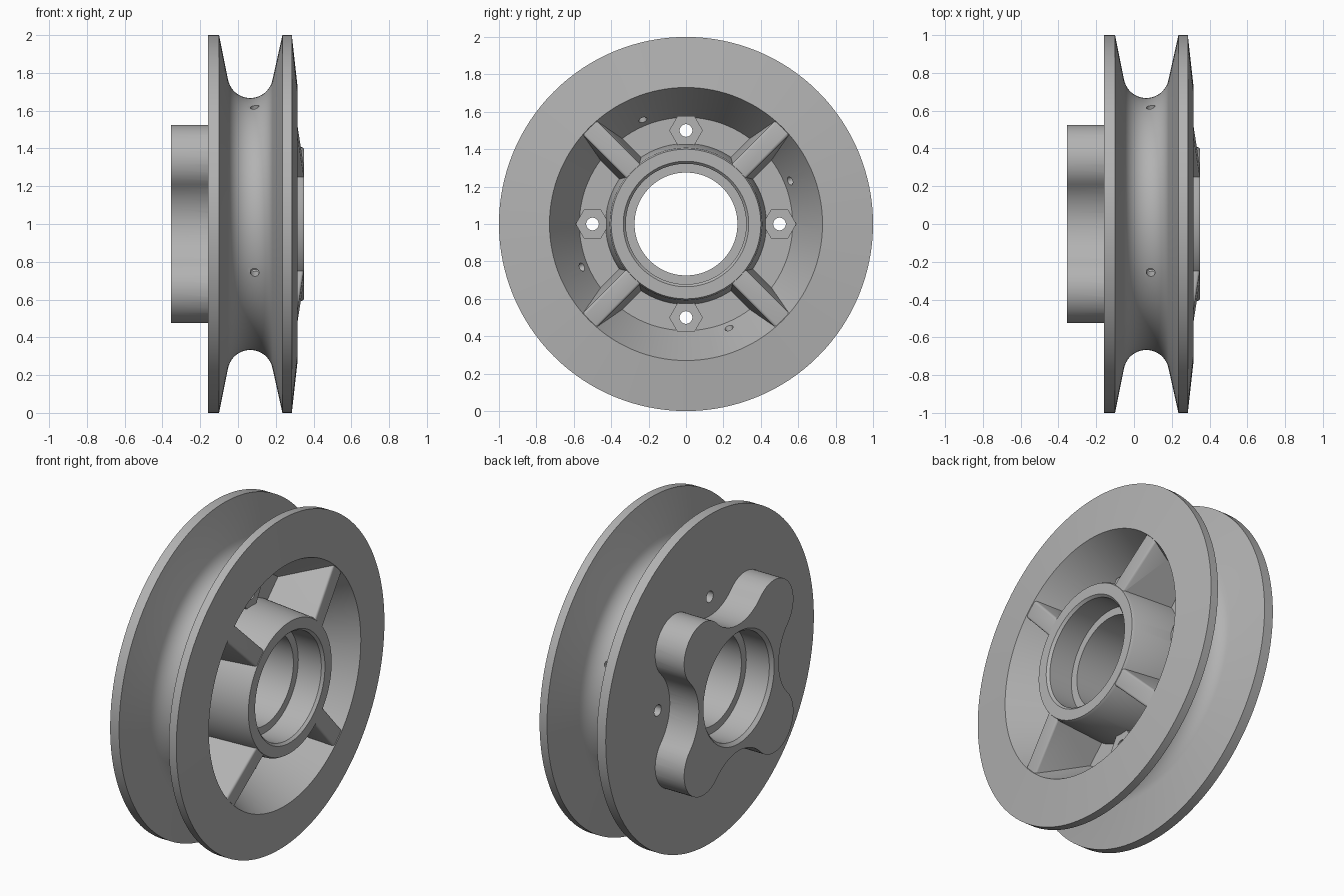
import bpy, bmesh
from math import sin, cos, pi, radians
from mathutils import Matrix, Vector

cube = bpy.data.objects.get("Cube")
if cube:
    bpy.data.objects.remove(cube, do_unlink=True)

metal = bpy.data.materials.new("grey_metal")
metal.use_nodes = True
COLOR = (0.45, 0.45, 0.45, 1)
metal.diffuse_color = COLOR
metal.node_tree.nodes["Principled BSDF"].inputs["Base Color"].default_value = COLOR

FLOOR = 0.03     # pocket floor along the axle
BACK = -0.16     # flat back of the disc
END = 0.355      # half length of the whole part


def cone_x(r):
    """Axle position of the slightly conical outer face at radius r."""
    return 0.285 + 0.111 * (1 - r)


def make(name, bm):
    """Turn a bmesh built around the origin into an object at axle height."""
    bmesh.ops.remove_doubles(bm, verts=bm.verts, dist=1e-5)
    bmesh.ops.recalc_face_normals(bm, faces=bm.faces)
    me = bpy.data.meshes.new(name)
    bm.to_mesh(me)
    bm.free()
    me.materials.append(metal)
    ob = bpy.data.objects.new(name, me)
    ob.location.z = 1
    bpy.context.collection.objects.link(ob)
    return ob


def lathe(name, profile, steps=128):
    """Spin (x, radius) points about the x axle; ends lie on the axle."""
    bm = bmesh.new()
    vs = [bm.verts.new((x, 0, r)) for x, r in profile]
    es = [bm.edges.new(p) for p in zip(vs, vs[1:])]
    bmesh.ops.spin(bm, geom=vs + es, cent=(0, 0, 0), axis=(1, 0, 0),
                   angle=2 * pi, steps=steps, use_merge=True)
    return make(name, bm)


def arc(cx, cy, r, a0, a1, n):
    return [(cx + r * cos(radians(a0 + (a1 - a0) * i / n)),
             cy + r * sin(radians(a0 + (a1 - a0) * i / n))) for i in range(n + 1)]


def prism(name, outline, x0, x1):
    """Extrude a (y, z) outline along the axle."""
    bm = bmesh.new()
    face = bm.faces.new([bm.verts.new((x0, y, z)) for y, z in outline])
    new = bmesh.ops.extrude_face_region(bm, geom=[face])["geom"]
    bmesh.ops.translate(bm, vec=(x1 - x0, 0, 0),
                        verts=[v for v in new if isinstance(v, bmesh.types.BMVert)])
    return make(name, bm)


def apply_mods(ob):
    bpy.context.view_layer.objects.active = ob
    for m in list(ob.modifiers):
        bpy.ops.object.modifier_apply(modifier=m.name)


def combine(target, other, op):
    m = target.modifiers.new(op, "BOOLEAN")
    m.operation, m.object, m.solver = op, other, "EXACT"
    apply_mods(target)
    bpy.data.objects.remove(other, do_unlink=True)


# Grooved wheel with annular pocket and central hub
wheel = lathe("grooved_wheel",
              [(BACK, 0), (BACK, 1), (-0.10, 1)]
              + arc(0.065, 0.787, 0.12, 191, 349, 20)
              + [(0.235, 1), (0.285, 1), (cone_x(0.73), 0.73), (FLOOR, 0.57),
                 (FLOOR, 0.43), (0.335, 0.408), (0.35, 0.40), (0.35, 0)])

# Four drafted spokes bridging the pocket
for k in range(4):
    turn = Matrix.Rotation(radians(45 + 90 * k), 3, "X")
    bm = bmesh.new()
    rings = []
    for r_top, r_low in ((0.39, 0.39), (0.76, 0.6)):
        section = [(cone_x(r_top) - 0.004, r_top, -0.052),
                   (cone_x(r_top) - 0.004, r_top, 0.052),
                   (FLOOR - 0.03, r_low, 0.085), (FLOOR - 0.03, r_low, -0.085)]
        rings.append([bm.verts.new(turn @ Vector(p)) for p in section])
    inner, outer = rings
    bm.faces.new(inner)
    bm.faces.new(outer)
    for i in range(4):
        j = (i + 1) % 4
        bm.faces.new((inner[i], inner[j], outer[j], outer[i]))
    spoke = make("spoke", bm)
    bevel = spoke.modifiers.new("round", "BEVEL")
    bevel.width, bevel.segments = 0.012, 3
    apply_mods(spoke)
    combine(wheel, spoke, "UNION")

# Four-lobed drive boss on the back
quarter = (arc(0.34, 0.34, 0.185, -45, 135, 24)
           + arc(0, 0.68, 0.296, -45, -135, 16)[1:-1])
outline = []
for k in range(4):
    c, s = round(cos(k * pi / 2)), round(sin(k * pi / 2))
    outline += [(c * y - s * z, s * y + c * z) for y, z in quarter]
combine(wheel, prism("drive_boss", outline, -END, BACK + 0.04), "UNION")

# Hexagonal nuts on the pocket floor
centres = [(0.5 * cos(k * pi / 2), 0.5 * sin(k * pi / 2)) for k in range(4)]
for y, z in centres:
    nut = prism("nut", arc(y, z, 0.09, 0, 300, 5), FLOOR - 0.02, FLOOR + 0.06)
    combine(wheel, nut, "UNION")

# Stepped bearing bore with chamfered mouths
half = [(0.18, 0.275), (0.18, 0.322), (END - 0.02, 0.322), (END, 0.34), (0.45, 0.34), (0.45, 0)]
bore = [(-x, r) for x, r in reversed(half)] + half
combine(wheel, lathe("bore_cutter", bore), "DIFFERENCE")

# Bolt holes through the nuts and web
for y, z in centres:
    hole = prism("bolt_cutter", arc(y, z, 0.034, 0, 345, 23), BACK - 0.1, 0.2)
    combine(wheel, hole, "DIFFERENCE")

# Small radial holes from the groove into the pocket
for k in range(4):
    bm = bmesh.new()
    bmesh.ops.create_cone(bm, cap_ends=True, segments=20, radius1=0.023, radius2=0.023,
                          depth=0.2, matrix=Matrix.Translation((0.088, 0, 0.64)))
    bmesh.ops.rotate(bm, verts=bm.verts, matrix=Matrix.Rotation(radians(22.5 + 90 * k), 3, "X"))
    combine(wheel, make("radial_cutter", bm), "DIFFERENCE")

# Smooth shading with sharp machined edges
bpy.ops.object.select_all(action="DESELECT")
wheel.select_set(True)
bpy.context.view_layer.objects.active = wheel
bpy.ops.object.shade_smooth_by_angle(angle=radians(30))
